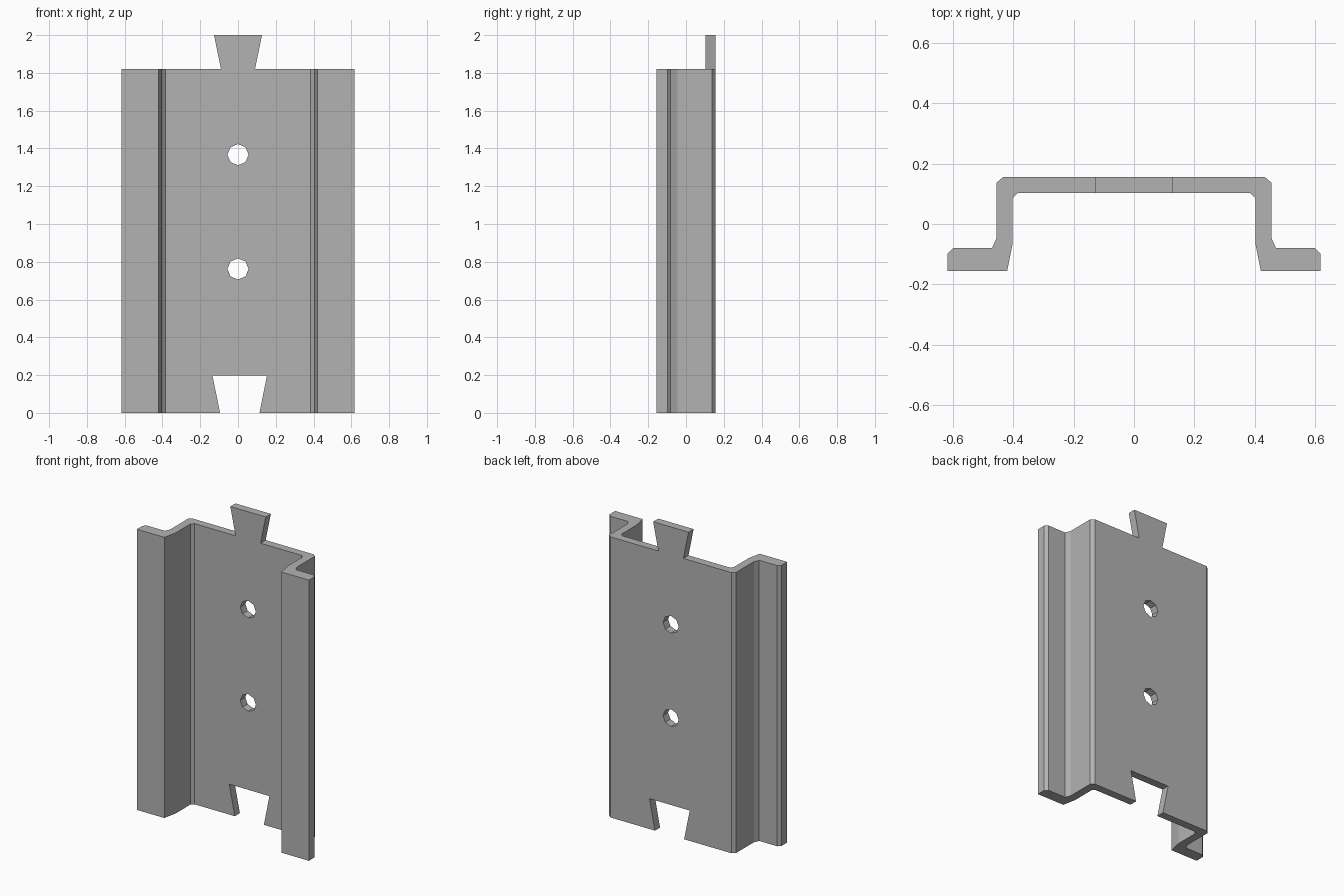
import bpy, bmesh
from mathutils import Matrix, Vector

default = bpy.data.objects.get("Cube")
if default:
    bpy.data.objects.remove(default, do_unlink=True)

HEIGHT = 1.82
BACK, FRONT = 0.155, 0.103

grey = bpy.data.materials.new("plain grey")
grey.use_nodes = True
grey.diffuse_color = (0.45, 0.45, 0.45, 1)
grey.node_tree.nodes["Principled BSDF"].inputs["Base Color"].default_value = grey.diffuse_color


def prism(name, outline, offset):
    """Extrude a closed outline of 3D points along offset."""
    bm = bmesh.new()
    face = bm.faces.new([bm.verts.new(p) for p in outline])
    new = bmesh.ops.extrude_face_region(bm, geom=[face])["geom"]
    bmesh.ops.translate(bm, vec=Vector(offset),
                        verts=[v for v in new if isinstance(v, bmesh.types.BMVert)])
    bmesh.ops.recalc_face_normals(bm, faces=bm.faces)
    return finish(name, bm)


def finish(name, bm):
    mesh = bpy.data.meshes.new(name)
    bm.to_mesh(mesh)
    bm.free()
    mesh.materials.append(grey)
    obj = bpy.data.objects.new(name, mesh)
    bpy.context.collection.objects.link(obj)
    return obj


def cut(target, cutter):
    """Subtract the cutter, then remove it."""
    mod = target.modifiers.new(cutter.name, "BOOLEAN")
    mod.operation, mod.solver, mod.object = "DIFFERENCE", "EXACT", cutter
    cutter.hide_render = True
    bpy.context.view_layer.objects.active = target
    bpy.ops.object.modifier_apply(modifier=mod.name)
    bpy.data.objects.remove(cutter, do_unlink=True)


# Channel with two side flanges: half section, mirrored and extruded upward
half = [(0.434, BACK), (0.455, 0.137), (0.455, -0.046), (0.47, -0.079),
        (0.599, -0.079), (0.617, -0.098), (0.617, -BACK), (0.42, -BACK),
        (0.402, -0.065), (0.402, 0.086), (0.384, FRONT)]
section = half + [(-x, y) for x, y in reversed(half)]
channel = prism("channel_plate", [(x, y, 0) for x, y in section], (0, 0, HEIGHT))

# Dovetail notch in the lower edge
notch = [(-0.087, -0.04), (0.106, -0.04), (0.153, 0.197), (-0.135, 0.197)]
cut(channel, prism("notch_cutter", [(x, 0.05, z) for x, z in notch], (0, 0.2, 0)))

# Two eight-sided screw holes
for z in (0.762, 1.367):
    bm = bmesh.new()
    bmesh.ops.create_cone(bm, cap_ends=True, segments=8, radius1=0.056, radius2=0.056,
                          depth=0.3, matrix=Matrix.Translation((0, 0.13, z))
                          @ Matrix.Rotation(1.570796, 4, "X"))
    cut(channel, finish("hole_cutter", bm))

# Dovetail tab on the upper edge
tab = [(-0.09, HEIGHT), (0.09, HEIGHT), (0.127, 2), (-0.127, 2)]
prism("dovetail_tab", [(x, FRONT, z) for x, z in tab], (0, BACK - FRONT, 0))
